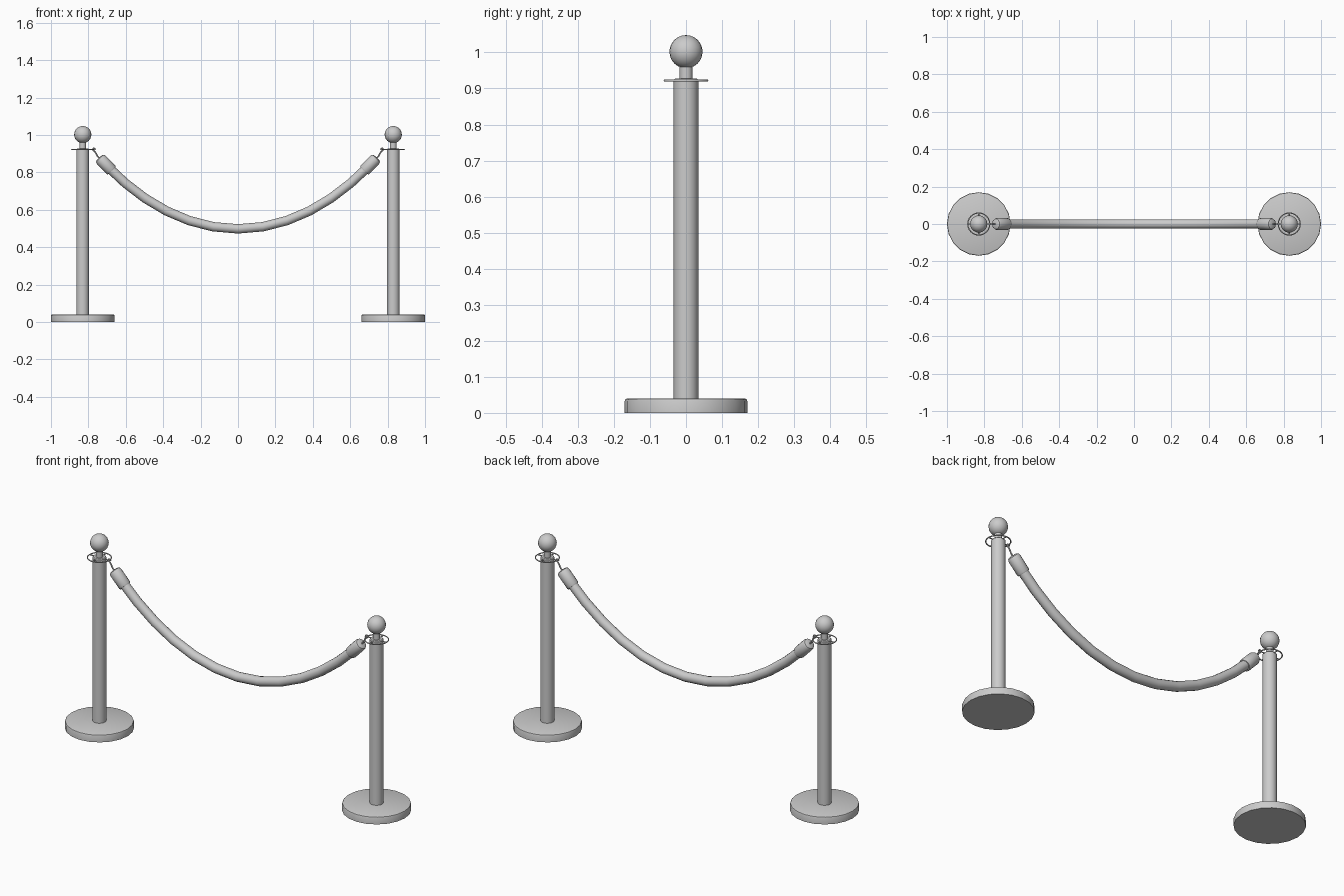
import bpy, math
from mathutils import Vector

if "Cube" in bpy.data.objects:
    bpy.data.objects.remove(bpy.data.objects["Cube"])

POST_X = 0.83


def finish(name, verts, faces):
    me = bpy.data.meshes.new(name)
    me.from_pydata(verts, [], faces)
    ob = bpy.data.objects.new(name, me)
    bpy.context.collection.objects.link(ob)
    bpy.ops.object.select_all(action='DESELECT')
    ob.select_set(True)
    bpy.context.view_layer.objects.active = ob
    bpy.ops.object.shade_smooth_by_angle(angle=math.radians(40))
    return ob


def sweep(name, path, radii, sides):
    """Capped tube along a path in the xz plane or any straight line."""
    pts = [Vector(p) for p in path]
    verts, faces = [], []
    for i, p in enumerate(pts):
        t = (pts[min(i + 1, len(pts) - 1)] - pts[max(i - 1, 0)]).normalized()
        ref = Vector((1, 0, 0)) if abs(t.y) > 0.9 else Vector((0, 1, 0))
        u = t.cross(ref).normalized()
        v = t.cross(u)
        for k in range(sides):
            a = math.tau * k / sides
            verts.append(p + radii[i] * (u * math.cos(a) + v * math.sin(a)))
    for i in range(len(pts) - 1):
        for k in range(sides):
            a, b = i * sides + k, i * sides + (k + 1) % sides
            faces.append((a, b, b + sides, a + sides))
    n = len(verts)
    faces += [tuple(reversed(range(sides))), tuple(range(n - sides, n))]
    return finish(name, verts, faces)


def lathe(name, x, profile, sides):
    return sweep(name, [(x, 0, z) for r, z in profile], [r for r, z in profile], sides)


# Hanging curve of the rope
A = 0.78
def sag(x):
    return Vector((x, 0, 0.498 + A * (math.cosh(x / A) - 1)))

def arc_x(s):
    return A * math.asinh(s / A)


for side, s in (("left", -1), ("right", 1)):
    x = s * POST_X
    # Base, pole, neck and ball
    lathe(side + "_base", x, [(0.17, 0), (0.17, 0.033), (0.168, 0.038), (0.163, 0.04)], 20)
    lathe(side + "_pole", x, [(0.034, 0.038), (0.034, 0.924), (0.030, 0.928)], 20)
    lathe(side + "_neck", x, [(0.018, 0.92), (0.018, 0.97)], 16)
    bpy.ops.mesh.primitive_uv_sphere_add(segments=20, ring_count=12, radius=0.046,
                                         location=(x, 0, 1.002))
    ball = bpy.context.object
    ball.name = side + "_ball"
    bpy.ops.object.shade_smooth()

    # Hanging ring with four spokes
    bpy.ops.mesh.primitive_torus_add(major_radius=0.059, minor_radius=0.003,
                                     major_segments=24, minor_segments=8,
                                     location=(x, 0, 0.922))
    bpy.context.object.name = side + "_ring"
    bpy.ops.object.shade_smooth()
    for i in range(2):
        d = Vector((math.cos(i * math.pi / 2), math.sin(i * math.pi / 2), 0)) * 0.059
        c = Vector((x, 0, 0.922))
        sweep(f"{side}_ring_spoke_{i}", [c - d, c + d], [0.003, 0.003], 8)

    # Rope end sleeve with rounded ends
    lo, hi = sag(s * 0.675), sag(s * 0.742)
    prof = [(0, 0.025), (0, 0.029), (0.06, 0.032), (0.85, 0.032), (0.95, 0.028), (1, 0.018)]
    sweep(side + "_sleeve", [lo.lerp(hi, t) for t, r in prof], [r for t, r in prof], 16)

    # Wire hook from sleeve to ring
    hook = [(0.738, 0.872), (0.752, 0.887), (0.758, 0.900), (0.766, 0.912), (0.773, 0.917),
            (0.777, 0.923), (0.773, 0.929), (0.766, 0.928), (0.763, 0.921)]
    sweep(side + "_hook", [(s * a, 0, b) for a, b in hook], [0.004] * len(hook), 8)

# Rope, evenly spaced along its length
half = A * math.sinh(0.70 / A)
N = 12
path = [sag(arc_x(half * (2 * i / N - 1))) for i in range(N + 1)]
sweep("rope", path, [0.025] * len(path), 14)
